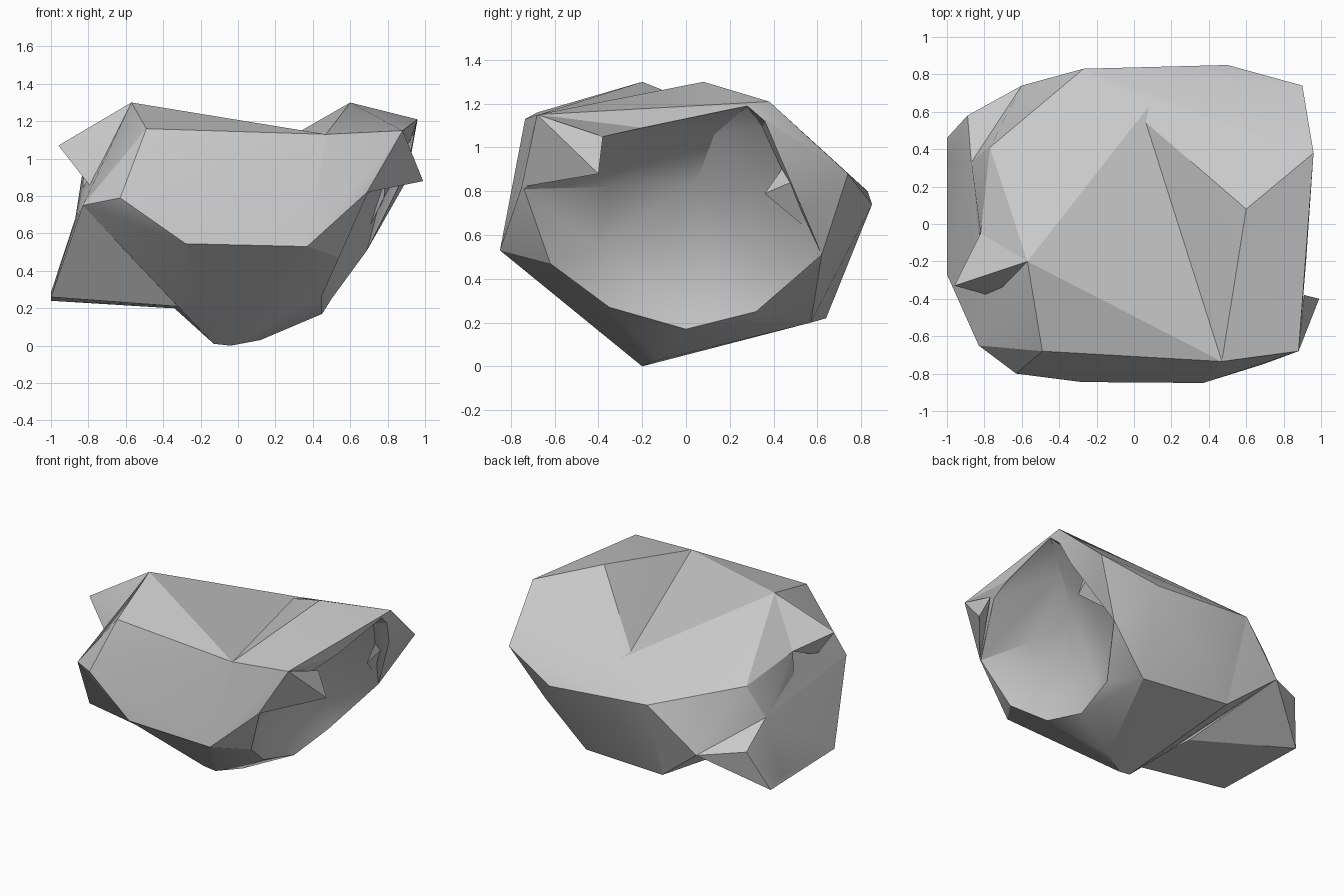
import bpy
import bmesh
import math
from mathutils import Vector

old = bpy.data.objects.get("Cube")
if old:
    bpy.data.objects.remove(old, do_unlink=True)

stone = bpy.data.materials.new("stone grey")
stone.use_nodes = True
stone.diffuse_color = (0.58, 0.58, 0.58, 1)
stone.node_tree.nodes["Principled BSDF"].inputs["Base Color"].default_value = (0.58, 0.58, 0.58, 1)


def chunk(name, points):
    """Chiselled block: the convex hull around a few corner points."""
    bm = bmesh.new()
    for point in points:
        bm.verts.new(point)
    bmesh.ops.convex_hull(bm, input=list(bm.verts))
    loose = [v for v in bm.verts if not v.link_faces]
    bmesh.ops.delete(bm, geom=loose, context="VERTS")
    bmesh.ops.recalc_face_normals(bm, faces=list(bm.faces))
    mesh = bpy.data.meshes.new(name)
    bm.to_mesh(mesh)
    bm.free()
    mesh.materials.append(stone)
    obj = bpy.data.objects.new(name, mesh)
    bpy.context.collection.objects.link(obj)
    return obj


def select_only(obj):
    bpy.ops.object.select_all(action="DESELECT")
    obj.select_set(True)
    bpy.context.view_layer.objects.active = obj


def carve(target, cutter):
    """Cut one block out of another and drop the cutter."""
    cutter.hide_render = True
    modifier = target.modifiers.new("carve", "BOOLEAN")
    modifier.operation = "DIFFERENCE"
    modifier.solver = "EXACT"
    modifier.object = cutter
    select_only(target)
    bpy.ops.object.modifier_apply(modifier=modifier.name)
    bpy.data.objects.remove(cutter, do_unlink=True)


# Corners shared by neighbouring blocks
left_peak = (-.57, -.2, 1.3)
right_peak = (.6, .08, 1.3)
valley_back = (.08, .63, .97)
valley_front = (.47, -.735, 1.13)
front_low_left = (-.28, -.845, .545)
front_low_right = (.37, -.85, .53)
front_corner = (.88, -.68, 1.15)
front_side = (.69, -.75, .82)
back_ledge = (-.27, .83, .8)
back_foot_left = (-.26, .64, .22)
back_foot_right = (.4, .57, .2)
shoulder = (-.83, -.65, .75)
side_notch = (-.78, -.38, .84)
side_ridge = (-.83, -.05, .84)
side_crest = (-.82, -.05, 1)
side_top = (-.77, .41, .91)
side_knob = (-.87, .33, .68)
back_chip = (-.6, .74, .49)
base = [(-.13, -.2, .01), (-.04, -.2, 0), (.12, -.12, .03)]

# The two halves share the valley line, which makes the crease on top
shared = base + [valley_back, valley_front, front_low_left, front_low_right,
                 back_ledge, back_foot_left, back_foot_right]

left_half = chunk("left_half", shared + [
    left_peak, (-.49, -.68, 1.16), (-.63, -.8, .79),
    shoulder, side_notch, side_ridge, side_knob, back_chip,
    side_top, (-.63, .48, .9)])

# Rim of the scooped side
rim = [(.45, 0, .17), (.45, -.35, .27), (.54, -.62, .47),
       (.69, -.74, .81), (.88, -.38, 1.05), (.92, -.2, 1.09),
       (.95, .28, 1.19), (.93, .36, 1.12), (.69, .62, .51), (.5, .32, .25)]

right_half = chunk("right_half", shared + rim + [
    right_peak, front_corner, front_side,
    (.96, .38, 1.21), (.9, .74, .88), (.5, .85, .74)])

# Shallow scoop: the rim swept outwards plus its hollow
outside = [Vector(p) + Vector((.6, 0, 0)) for p in rim]
hollow = [(.42, -.2, .37), (.42, .12, .36), (.46, -.4, .55), (.49, .3, .5),
          (.47, -.1, .62), (.58, -.35, .82), (.56, .05, .85), (.64, .33, .8),
          (.73, .13, 1.06), (.82, -.13, 1.06), (.84, .35, 1.09)]
scoop = chunk("scoop_cutter", rim + outside + hollow)
carve(right_half, scoop)

# Low wedge jutting out of the side
side_wedge = chunk("side_wedge", [
    shoulder, side_knob, back_chip,
    (-1, -.27, .26), (-1, .335, .285), (-1, .46, .24),
    (-.89, .58, .53), (-.35, .15, .2), (-.32, -.35, .21)])

# Pointed horn and the crest running back from it
horn = chunk("horn", [left_peak, (-.96, -.33, 1.07), side_notch,
                      side_crest, (-.63, -.34, 1.02)])
crest = chunk("crest", [left_peak, side_crest, side_ridge, side_top, side_knob])

# Overhanging brow at the front corner
brow = chunk("brow", [front_corner, front_side,
                      (.99, -.4, .88), (.91, -.38, 1.05)])

# Splinter standing on the scoop's back rim
splinter = chunk("splinter", [(.78, .36, .79), (.8, .5, .99), (.83, .57, .88),
                              (.7, .55, .63), (.77, .45, .77)])

for part in (left_half, right_half, side_wedge, horn, crest, brow, splinter):
    select_only(part)
    bpy.ops.object.shade_smooth_by_angle(angle=math.radians(22))
